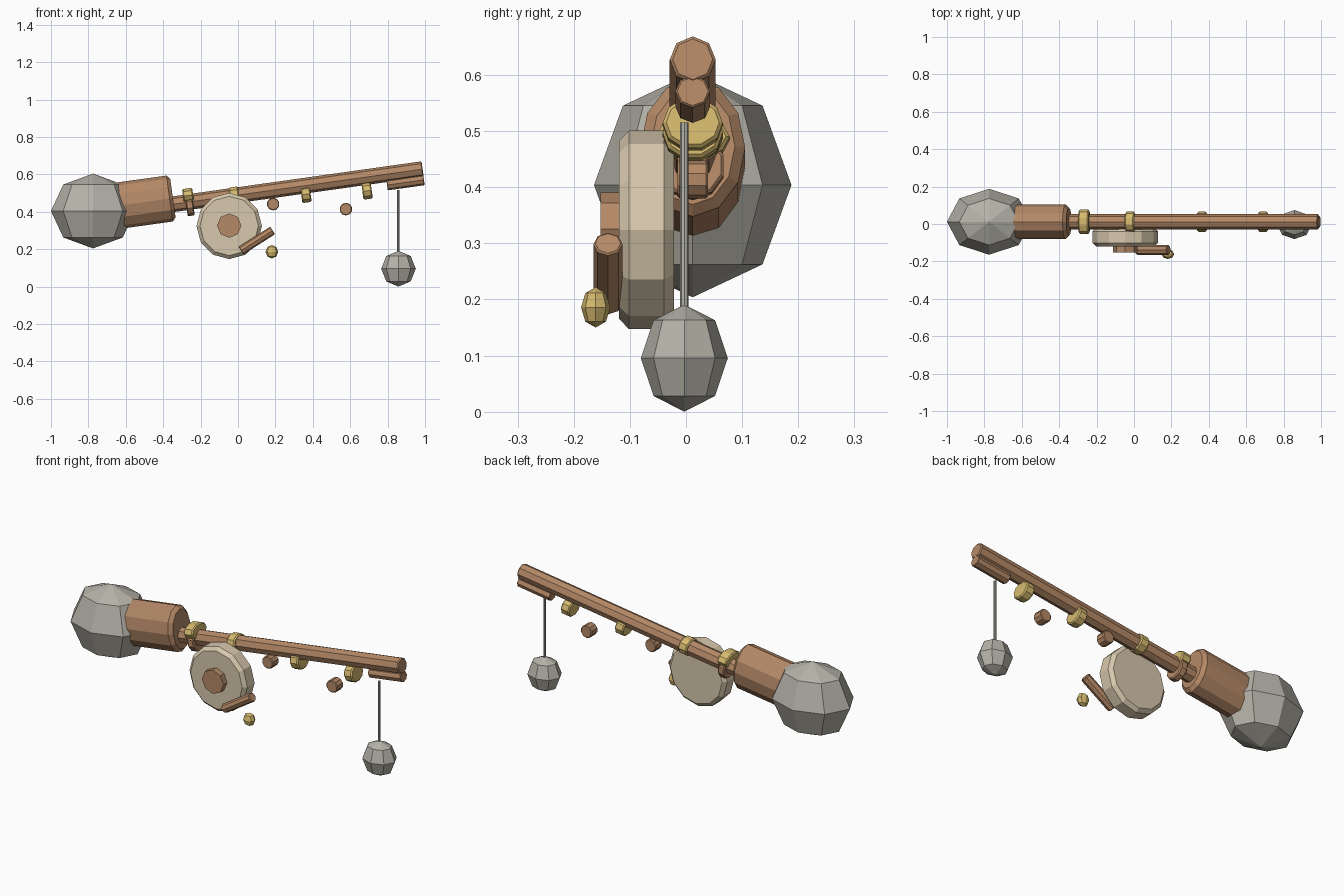
import bpy, bmesh, math
from mathutils import Vector, Matrix

cube = bpy.data.objects.get("Cube")
if cube:
    bpy.data.objects.remove(cube)


def material(name, rgb):
    m = bpy.data.materials.new(name)
    m.use_nodes = True
    m.diffuse_color = (*rgb, 1)
    m.node_tree.nodes["Principled BSDF"].inputs["Base Color"].default_value = (*rgb, 1)
    return m


WOOD = material("brown wood", (0.46, 0.25, 0.135))
GOLD = material("yellow brass", (0.67, 0.49, 0.16))
CREAM = material("cream", (0.69, 0.58, 0.42))
GREY = material("warm grey", (0.46, 0.445, 0.39))

MID = 0.012                # depth of the main pole
TILT = math.radians(8)     # upward slope of the pole
SLOPE = Vector((math.cos(TILT), 0, math.sin(TILT)))


def finish(name, bm, mat):
    me = bpy.data.meshes.new(name)
    bmesh.ops.recalc_face_normals(bm, faces=bm.faces)
    bm.to_mesh(me)
    bm.free()
    me.materials.append(mat)
    ob = bpy.data.objects.new(name, me)
    bpy.context.collection.objects.link(ob)


def bar(name, mat, start, end, width, height, sides=8, bevel=0.0, spin=0.0):
    """Faceted cylinder from start to end; width and height are its two radii."""
    start, end = Vector(start), Vector(end)
    axis = (end - start).normalized()
    up = Vector((1, 0, 0)) if abs(axis.z) > 0.99 else Vector((0, 0, 1))
    up = (up - axis * up.dot(axis)).normalized()
    frame = Matrix((up.cross(axis), up, axis)).transposed().to_4x4()
    bm = bmesh.new()
    bmesh.ops.create_cone(bm, cap_ends=True, segments=sides, radius1=1, radius2=1,
                          depth=(end - start).length,
                          matrix=Matrix.Rotation(spin, 4, 'Z'))
    bmesh.ops.transform(bm, verts=bm.verts, matrix=Matrix.Diagonal((width, height, 1, 1)))
    if bevel:
        rims = [e for e in bm.edges if abs(e.verts[0].co.z - e.verts[1].co.z) < 1e-5]
        bmesh.ops.bevel(bm, geom=rims, offset=bevel, segments=1, affect='EDGES')
    bmesh.ops.transform(bm, verts=bm.verts,
                        matrix=Matrix.Translation((start + end) / 2) @ frame)
    finish(name, bm, mat)


def disc(name, mat, centre, axis, thick, width, height, **kw):
    half = Vector(axis) * thick / 2
    bar(name, mat, Vector(centre) - half, Vector(centre) + half, width, height, **kw)


def ball(name, mat, centre, radii):
    bm = bmesh.new()
    bmesh.ops.create_uvsphere(bm, u_segments=8, v_segments=4, radius=1,
                              matrix=Matrix.Translation(centre) @ Matrix.Diagonal((*radii, 1)))
    finish(name, bm, mat)


# Butt knob, grip and pole
ball("butt_knob", GREY, (-0.775, MID, 0.404), (0.225, 0.176, 0.2))
bar("grip", WOOD, (-0.68, MID, 0.427), (-0.348, MID, 0.473), 0.0935, 0.124, sides=12, bevel=0.018)
bar("pole", WOOD, (-0.42, MID, 0.43), (0.987, MID, 0.628), 0.041, 0.042, bevel=0.005)
bar("tip_peg", WOOD, (0.797, MID, 0.543), (0.994, MID, 0.571), 0.031, 0.029, bevel=0.003)

# Collars in front of the grip
disc("brass_collar", GOLD, (-0.267, MID, 0.487), SLOPE, 0.055, 0.066, 0.04, sides=10,
     bevel=0.006, spin=math.pi / 2)
disc("wood_collar", WOOD, (-0.258, MID, 0.437), SLOPE, 0.038, 0.058, 0.059, sides=10, bevel=0.005)

# Line guides along the pole
for i, (x, z) in enumerate([(-0.02, 0.488), (0.363, 0.494), (0.69, 0.512)]):
    disc(f"line_guide_{i + 1}", GOLD, (x, MID, z), SLOPE, 0.05, 0.0535, 0.047, sides=10,
         bevel=0.006, spin=math.pi / 2)

# Small wooden buttons under the pole
FRONT = Vector((0, -1, 0))
for i, (x, z) in enumerate([(0.188, 0.441), (0.577, 0.414)]):
    disc(f"button_{i + 1}", WOOD, (x, MID, z), FRONT, 0.055, 0.034, 0.034, sides=10, bevel=0.004)

# Reel with hub, crank and knob
disc("reel", CREAM, (-0.047, -0.0705, 0.324), FRONT, 0.098, 0.175, 0.177, sides=12, bevel=0.018)
disc("reel_hub", WOOD, (-0.047, -0.13, 0.326), FRONT, 0.044, 0.065, 0.065)
bar("crank", WOOD, (0.016, -0.139, 0.192), (0.185, -0.139, 0.3), 0.026, 0.024, bevel=0.003)
ball("crank_knob", GOLD, (0.181, -0.161, 0.186), (0.034, 0.026, 0.036))

# Hanging line and weight
bar("line", GREY, (0.857, -0.003, 0.17), (0.857, -0.003, 0.515), 0.0075, 0.006)
ball("weight", GREY, (0.858, -0.003, 0.0955), (0.0925, 0.0775, 0.0955))
